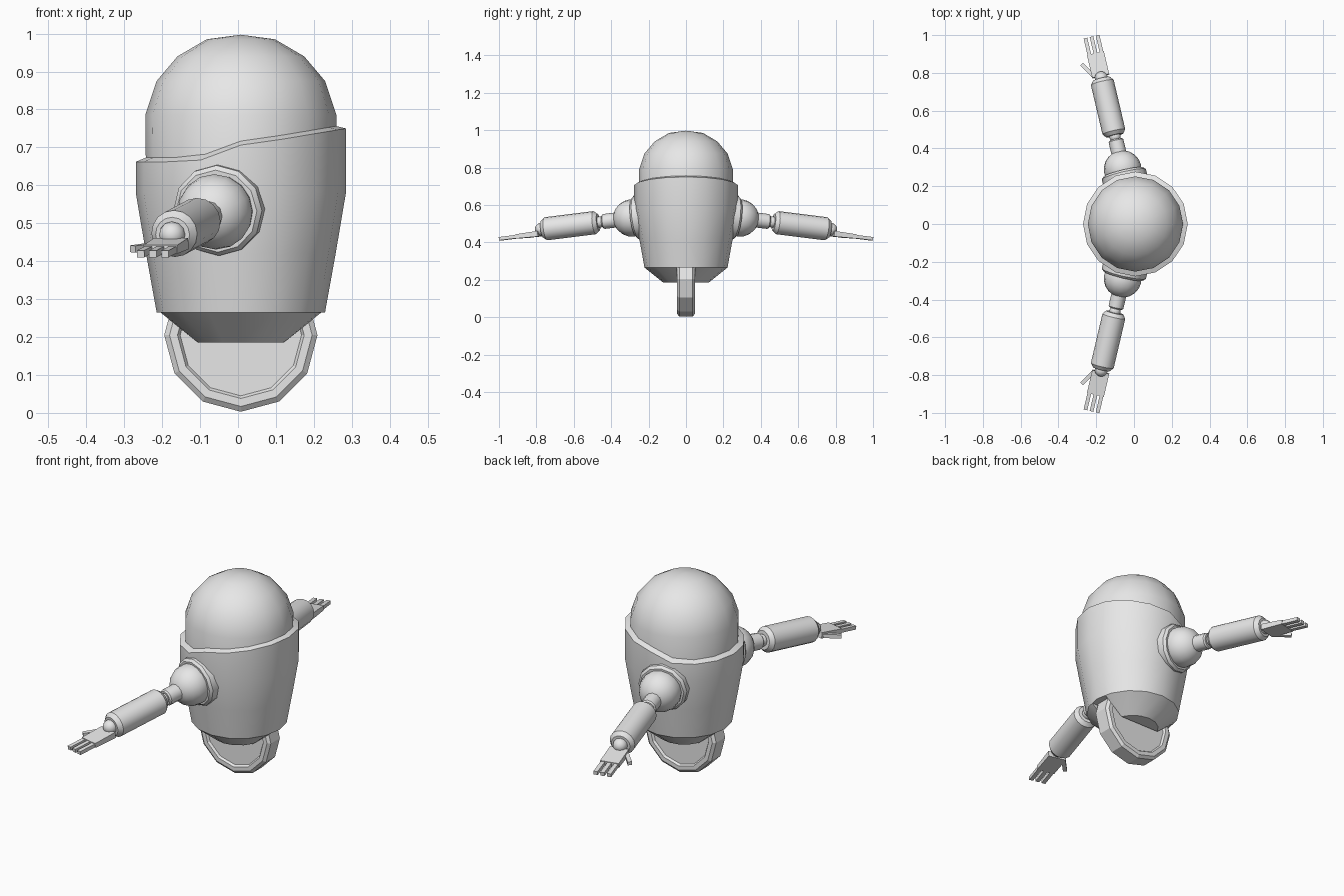
import bpy, bmesh, math
from mathutils import Matrix, Vector

cube = bpy.data.objects.get("Cube")
if cube:
    bpy.data.objects.remove(cube, do_unlink=True)

grey = bpy.data.materials.new("light_grey")
grey.use_nodes = True
COLOR = (0.8, 0.8, 0.8, 1)
grey.diffuse_color = COLOR
grey.node_tree.nodes["Principled BSDF"].inputs["Base Color"].default_value = COLOR


def finish(name, bm, angle=0, mirror=False):
    """Turn a bmesh into an object, optionally smooth and mirrored across y."""
    bmesh.ops.remove_doubles(bm, verts=bm.verts, dist=1e-5)
    bmesh.ops.recalc_face_normals(bm, faces=bm.faces)
    mesh = bpy.data.meshes.new(name)
    bm.to_mesh(mesh)
    bm.free()
    mesh.materials.append(grey)
    obj = bpy.data.objects.new(name, mesh)
    bpy.context.collection.objects.link(obj)
    if angle:
        bpy.ops.object.select_all(action='DESELECT')
        obj.select_set(True)
        bpy.context.view_layer.objects.active = obj
        bpy.ops.object.shade_smooth_by_angle(angle=math.radians(angle))
    if mirror:
        mod = obj.modifiers.new("both_sides", 'MIRROR')
        mod.use_axis = (False, True, False)
    return obj


def lathe(profile, sides, matrix):
    """Spin (radius, height) points around the local z axis."""
    bm = bmesh.new()
    rings = []
    for r, h in profile:
        ring = []
        for i in range(sides):
            a = math.tau * i / sides
            ring.append(bm.verts.new(matrix @ Vector((r * math.cos(a), r * math.sin(a), h))))
        rings.append(ring)
    for lower, upper in zip(rings, rings[1:]):
        for i in range(sides):
            j = (i + 1) % sides
            bm.faces.new((lower[i], lower[j], upper[j], upper[i]))
    return bm


def ball(radius, steps, center=0):
    return [(radius * math.sin(math.pi * i / steps), center - radius * math.cos(math.pi * i / steps))
            for i in range(steps + 1)]


def box(size, matrix):
    bm = bmesh.new()
    bmesh.ops.create_cube(bm, size=1, matrix=matrix @ Matrix.Diagonal((*size, 1)))
    return bm


CX = 0.0075
axis = Matrix.Translation((CX, 0, 0))


# Body shell with a stepped collar that is low on one side
def collar_height(x):
    points = [(-0.11, 0.662), (0.0, 0.705), (0.12, 0.722), (0.285, 0.75)]
    for (x0, z0), (x1, z1) in zip(points, points[1:]):
        if x <= x1:
            return z0 + (z1 - z0) * max(0, (x - x0) / (x1 - x0))
    return points[-1][1]


bm = lathe([(0, 0.185), (0.122, 0.185), (0.222, 0.265), (0.25, 0.42), (0.277, 0.58),
            (0.277, 1), (0.248, 1.012), (0, 0.6)], 16, axis)
for v in bm.verts:
    if v.co.z > 0.9:
        v.co.z += collar_height(v.co.x) - 1
body = finish("body", bm, 30)

# Slot in the body for the wheel
slot = finish("wheel_slot_cutter", box((0.6, 0.098, 0.165), Matrix.Translation((CX, 0, 0.1825))))
slot.hide_render = True
slot.hide_viewport = True
cut = body.modifiers.new("wheel_slot", 'BOOLEAN')
cut.operation = 'DIFFERENCE'
cut.object = slot

# Dome head
finish("dome_head", lathe([(0.25, 0.62), (0.252, 0.785), (0.222, 0.875), (0.167, 0.94),
                           (0.09, 0.985), (0, 0.997)], 16, axis), 35)

# Wheel with a chamfered tyre and recessed sides
side = [(0, 0.036), (0.16, 0.036), (0.167, 0.047), (0.188, 0.047), (0.202, 0.036)]
wheel_profile = [(r, -h) for r, h in side] + [(r, h) for r, h in reversed(side)]
finish("wheel", lathe(wheel_profile, 12,
                      Matrix.Translation((CX, 0, 0.205)) @ Matrix.Rotation(math.pi / 2, 4, 'X')))

# Arm frame: local z runs along the arm, x points to the thumb side, y up
along = Vector((-0.235, -1, -0.125)).normalized()
thumb_side = Vector((-1, 0.235, 0)).normalized()
up = along.cross(thumb_side)
if up.z < 0:
    up = -up
arm = Matrix((thumb_side, up, along)).transposed().to_4x4()
arm.translation = (-0.06, -0.29, 0.53)

# Turned arm parts
arm_parts = {
    "shoulder_socket": ([(0, -0.1), (0.12, -0.1), (0.12, -0.028), (0.109, -0.016), (0.09, -0.016)], 12),
    "shoulder_ball": (ball(0.1, 10), 16),
    "upper_arm": ([(0, 0.07), (0.04, 0.07), (0.04, 0.155), (0.034, 0.162), (0, 0.162)], 12),
    "elbow_joint": (ball(0.03, 8, 0.178), 12),
    "forearm": ([(0, 0.185), (0.046, 0.185), (0.062, 0.205), (0.062, 0.475), (0.046, 0.495), (0, 0.495)], 16),
    "wrist_ball": (ball(0.035, 8, 0.5), 12),
}
for name, (profile, sides) in arm_parts.items():
    finish(name, lathe(profile, sides, arm), 32, True)

# Palm, tapered toward the wrist
hand = arm @ Matrix.Translation((0, -0.022, 0))
bm = box((0.092, 0.03, 0.125), hand @ Matrix.Translation((0, 0, 0.575)))
inverse = hand.inverted()
for v in bm.verts:
    p = inverse @ v.co
    if p.z > 0.6:
        p.y *= 0.75
    v.co = hand @ p
finish("palm", bm, 0, True)

# Three fingers and a thumb
for i, name in enumerate(("inner_finger", "middle_finger", "outer_finger")):
    place = Matrix.Translation(((i - 1) * 0.033, -0.001, 0.678))
    finish(name, box((0.02, 0.018, 0.1), hand @ place), 0, True)
thumb = Matrix.Translation((0.062, -0.004, 0.562)) @ Matrix.Rotation(math.radians(32), 4, 'Y')
finish("thumb", box((0.02, 0.018, 0.085), hand @ thumb), 0, True)
